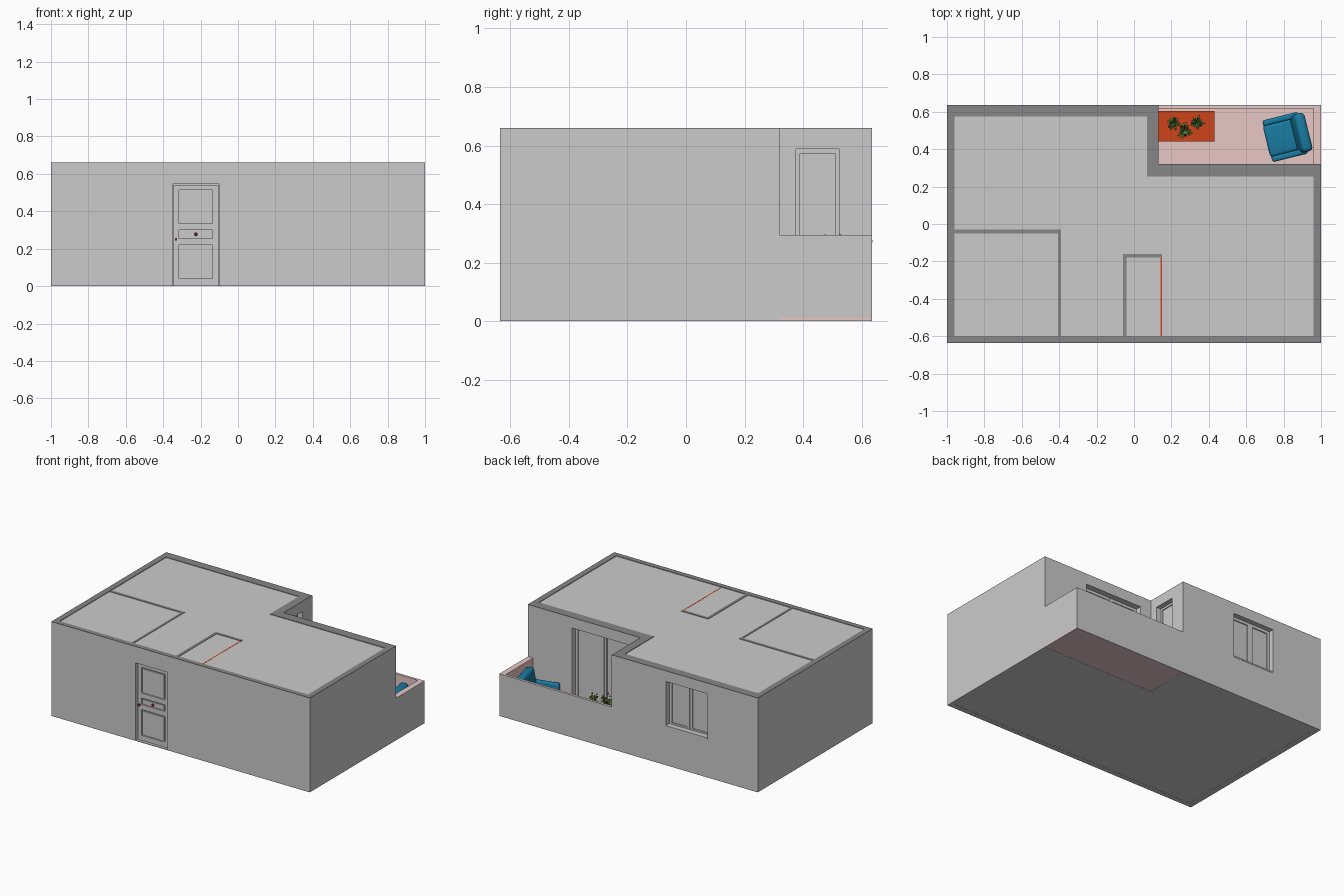
import bpy, bmesh, math, random
from mathutils import Matrix, Vector

if "Cube" in bpy.data.objects:
    bpy.data.objects.remove(bpy.data.objects["Cube"])

random.seed(4)
H = 0.66


def mat(name, r, g, b):
    m = bpy.data.materials.new(name)
    m.diffuse_color = (r, g, b, 1)
    m.use_nodes = True
    m.node_tree.nodes["Principled BSDF"].inputs["Base Color"].default_value = m.diffuse_color
    return m


DARK = mat("dark_grey", .24, .24, .24)
PINK = mat("pale_pink", .8, .58, .56)
ORANGE = mat("orange", .62, .06, .01)
BLUE = mat("blue", .01, .2, .36)
GREEN = mat("leaf_green", .1, .2, .03)
YELLOW = mat("flower_yellow", .6, .5, .08)
PURPLE = mat("flower_purple", .15, .03, .15)
RED = mat("red", .4, .02, .02)


def finish(name, bm, m=None):
    bmesh.ops.recalc_face_normals(bm, faces=bm.faces)
    me = bpy.data.meshes.new(name)
    bm.to_mesh(me)
    bm.free()
    ob = bpy.data.objects.new(name, me)
    bpy.context.collection.objects.link(ob)
    if m:
        me.materials.append(m)
    return ob


def box(name, x, y, z, m=None, bevel=0, xf=None):
    """Box from (min, max) ranges, optionally rounded and moved by xf."""
    bm = bmesh.new()
    bmesh.ops.create_cube(bm, size=1)
    for v in bm.verts:
        v.co = Vector([(r[0] + r[1]) / 2 + c * (r[1] - r[0]) for r, c in zip((x, y, z), v.co)])
    if bevel:
        bmesh.ops.bevel(bm, geom=bm.edges[:], offset=bevel, segments=4, profile=.5, affect='EDGES')
        for f in bm.faces:
            f.smooth = True
    if xf:
        bm.transform(xf)
    return finish(name, bm, m)


def ring(name, outer, inner, z0, z1, m=None):
    """Wall loop between two outlines."""
    bm = bmesh.new()
    rows = [[bm.verts.new((x, y, z)) for x, y in loop]
            for loop, z in ((outer, z0), (outer, z1), (inner, z1), (inner, z0))]
    n = len(outer)
    for a in range(4):
        r, s = rows[a], rows[(a + 1) % 4]
        for i in range(n):
            bm.faces.new((r[i], r[(i + 1) % n], s[(i + 1) % n], s[i]))
    return finish(name, bm, m)


def slab(name, pts, z0, z1, m=None):
    bm = bmesh.new()
    f = bm.faces.new([bm.verts.new((x, y, z0)) for x, y in pts])
    g = bmesh.ops.extrude_face_region(bm, geom=[f])
    bmesh.ops.translate(bm, vec=(0, 0, z1 - z0), verts=[v for v in g['geom'] if isinstance(v, bmesh.types.BMVert)])
    return finish(name, bm, m)


# Outer walls, dark wall tops, floor and ceiling
outer = [(-1, -.635), (1, -.635), (1, .32), (.13, .32), (.13, .635), (-1, .635)]
inner = [(-.96, -.6), (.96, -.6), (.96, .255), (.07, .255), (.07, .575), (-.96, .575)]
walls = ring("outer_walls", outer, inner, 0, H - .002)
ring("wall_tops", outer, inner, H - .002, H, DARK)
slab("floor", inner, .001, .012)
slab("ceiling", inner, H - .012, H - .004)

# Openings: front door, rear window, terrace door, side window
openings = {
    "front_door_cut": ((-.35, -.10), (-.7, -.55), (.004, .545)),
    "rear_window_cut": ((-.61, -.29), (.5, .7), (.27, .585)),
    "terrace_door_cut": ((.215, .66), (.2, .4), (.012, .585)),
    "side_window_cut": ((.03, .2), (.375, .525), (.27, .588)),
}
for name, r in openings.items():
    cut = box(name, *r)
    cut.hide_render = True
    md = walls.modifiers.new(name, 'BOOLEAN')
    md.object, md.operation, md.solver = cut, 'DIFFERENCE', 'EXACT'
    bpy.context.view_layer.objects.active = walls
    bpy.ops.object.modifier_apply(modifier=name)
    bpy.data.objects.remove(cut)

# Interior partitions
for i, (x, y) in enumerate([((-.96, -.39), (-.05, -.03)), ((-.405, -.39), (-.6, -.05)),
                            ((-.06, .15), (-.18, -.16)), ((-.06, -.04), (-.6, -.18))]):
    box(f"partition_{i}", x, y, (.012, H - .002))
    box(f"partition_top_{i}", x, y, (H - .002, H - .001), DARK)
box("orange_sliding_wall", (.142, .15), (-.6, -.18), (.012, H - .0035), ORANGE)


def casements(name, axis, a, b, d, z0, z1, count, t=.02):
    """Framed panes along x (axis 0) or y (axis 1) at depth d."""
    w = (b - a) / count

    def part(n, lo, hi, dep, z):
        ranges = ((lo, hi), dep) if axis == 0 else (dep, (lo, hi))
        box(n, *ranges, z)
    for i in range(count):
        p, q = a + i * w, a + (i + 1) * w
        fr = (d - .01, d + .01)
        part(f"{name}_stile_left_{i}", p + .001, p + t, fr, (z0, z1))
        part(f"{name}_stile_right_{i}", q - t, q - .001, fr, (z0, z1))
        part(f"{name}_rail_bottom_{i}", p + t, q - t, fr, (z0, z0 + t))
        part(f"{name}_rail_top_{i}", p + t, q - t, fr, (z1 - t, z1))
        part(f"{name}_pane_{i}", p + t, q - t, (d - .003, d + .003), (z0 + t, z1 - t))


casements("rear_window", 0, -.61, -.29, .59, .27, .585, 2)
casements("terrace_door", 0, .215, .66, .27, .012, .585, 2)
casements("side_window", 1, .375, .525, .085, .27, .588, 1, .015)
box("rear_window_sill", (-.61, -.29), (.575, .637), (.268, .278))

# Front door with three sunken panels
box("front_door_core", (-.35, -.10), (-.605, -.6), (.004, .545))
for i, x in enumerate([(-.345, -.315), (-.135, -.103)]):
    box(f"front_door_stile_{i}", x, (-.615, -.602), (.004, .54))
for i, z in enumerate([(.004, .04), (.22, .255), (.30, .335), (.515, .54)]):
    box(f"front_door_rail_{i}", (-.315, -.135), (-.615, -.602), z)
for i, z in enumerate([(.05, .21), (.263, .292), (.345, .505)]):
    box(f"front_door_panel_{i}", (-.307, -.143), (-.611, -.602), z)


def ball(name, loc, r, m, sub=2):
    bm = bmesh.new()
    bmesh.ops.create_icosphere(bm, subdivisions=sub, radius=r)
    bm.transform(Matrix.Translation(loc))
    return finish(name, bm, m)


ball("door_knob", (-.225, -.62, .277), .009, RED)
box("door_handle", (-.338, -.325), (-.63, -.612), (.245, .256), ORANGE)

# Balcony: pink floor and parapet lining, grey outer skin
box("balcony_floor", (.13, 1), (.32, .63), (.001, .012), PINK)
box("parapet_side_lining", (.96, .997), (.32, .632), (.012, .295), PINK)
box("parapet_rear_lining", (.131, .96), (.617, .632), (.012, .295), PINK)
box("parapet_side_skin", (.996, 1), (.32, .635), (0, .295))
box("parapet_rear_skin", (.131, .996), (.631, .635), (0, .295))

# Balcony table
box("table_top", (.132, .43), (.44, .605), (.165, .18), ORANGE)
for i in range(4):
    x, y = (.14, .408)[i % 2], (.448, .583)[i // 2]
    box(f"table_leg_{i}", (x, x + .014), (y, y + .014), (.012, .165), ORANGE)


# Potted flowers
def plant(k, x, y):
    bm = bmesh.new()
    bmesh.ops.create_cone(bm, cap_ends=True, segments=12, radius1=.014, radius2=.02, depth=.04)
    bm.transform(Matrix.Translation((x, y, .2)))
    finish(f"pot_{k}", bm, DARK)
    bm = bmesh.new()
    for i in range(14):
        a = i * 2.4 + random.uniform(-.3, .3)
        reach, rise = random.uniform(.025, .052), random.uniform(.02, .07)
        out, side = Vector((math.cos(a), math.sin(a), 0)), Vector((-math.sin(a), math.cos(a), 0))
        base = Vector((x, y, .218))
        mid = base + out * reach * .55 + Vector((0, 0, rise))
        tip = base + out * reach + Vector((0, 0, rise * .8))
        b, l, r, t = [bm.verts.new(c) for c in (base, mid - side * .009, mid + side * .009, tip)]
        bm.faces.new((b, r, l))
        bm.faces.new((l, r, t))
    finish(f"leaves_{k}", bm, GREEN)
    for i in range(5):
        a = i * 1.26 + k
        ball(f"flower_{k}_{i}", (x + .025 * math.cos(a), y + .025 * math.sin(a), .275 + .005 * (i % 4)),
             .007, (YELLOW, PURPLE)[i % 2], 1)


for k, p in enumerate([(.21, .54), (.27, .5), (.335, .54)]):
    plant(k, *p)

# Blue armchair, facing -x and turned slightly
xf = Matrix.Translation((.815, .467, .012)) @ Matrix.Rotation(math.radians(14), 4, 'Z')
box("armchair_base", (-.105, .1), (-.105, .105), (.012, .08), BLUE, .012, xf)
box("armchair_cushion", (-.11, .05), (-.086, .086), (.075, .125), BLUE, .018, xf)
for s in (-1, 1):
    box(f"armchair_arm_{'left' if s > 0 else 'right'}", (-.105, .09),
        tuple(sorted((s * .083, s * .115))), (.015, .175), BLUE, .012, xf)
    for f in (-.09, .075):
        box("armchair_foot", (f, f + .016), (s * .09 - .008, s * .09 + .008), (0, .016), DARK, 0, xf)
lean = xf @ Matrix.Translation((.06, 0, .06)) @ Matrix.Rotation(math.radians(10), 4, 'Y')
box("armchair_back", (-.03, .03), (-.105, .105), (-.02, .205), BLUE, .022, lean)
